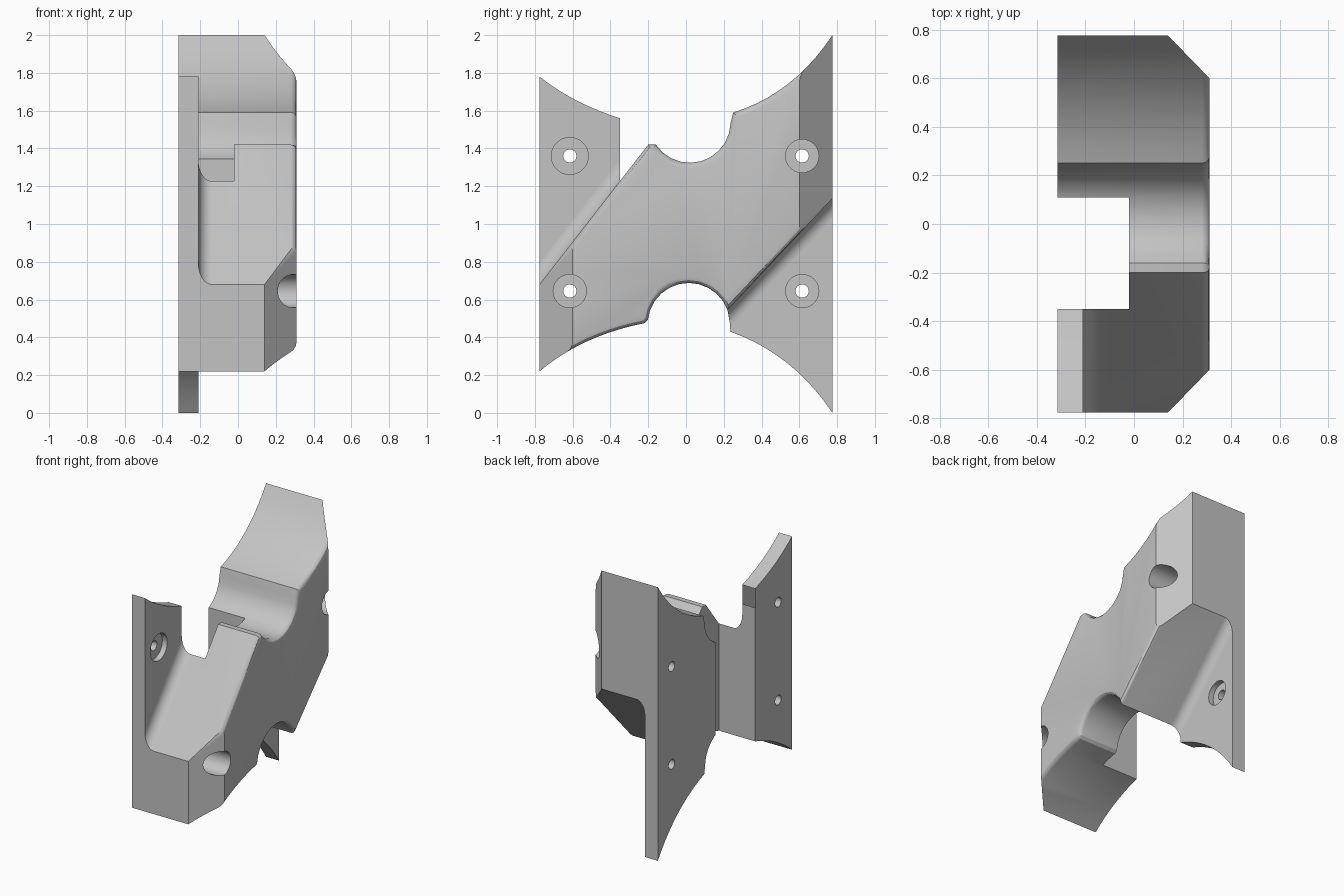
import bpy, bmesh, math
from mathutils import Vector

if "Cube" in bpy.data.objects:
    bpy.data.objects.remove(bpy.data.objects["Cube"], do_unlink=True)

grey = bpy.data.materials.new("plain_grey")
grey.use_nodes = True
COLOUR = (0.55, 0.55, 0.55, 1)
grey.diffuse_color = COLOUR
grey.node_tree.nodes["Principled BSDF"].inputs["Base Color"].default_value = COLOUR


def prism(name, points, step, bevel=0.0):
    """Extrude a 3D polygon along step; optionally round the far rim."""
    bm = bmesh.new()
    step = Vector(step)
    base = bm.faces.new([bm.verts.new(p) for p in points])
    out = bmesh.ops.extrude_face_region(bm, geom=[base], use_keep_orig=True)["geom"]
    top = [v for v in out if isinstance(v, bmesh.types.BMVert)]
    bmesh.ops.translate(bm, verts=top, vec=step)
    bmesh.ops.recalc_face_normals(bm, faces=bm.faces)
    if bevel:
        rim = [e for e in bm.edges if all(v in top for v in e.verts)]
        bmesh.ops.bevel(bm, geom=rim, offset=bevel, segments=3, profile=0.5,
                        affect='EDGES', clamp_overlap=False)
    mesh = bpy.data.meshes.new(name)
    bm.to_mesh(mesh)
    bm.free()
    ob = bpy.data.objects.new(name, mesh)
    bpy.context.collection.objects.link(ob)
    mesh.materials.append(grey)
    return ob


def side_prism(name, outline, x0, x1, bevel=0.0):
    return prism(name, [(x0, y, z) for y, z in outline], (x1 - x0, 0, 0), bevel)


def combine(target, tool, operation):
    """Apply a boolean and discard the tool."""
    mod = target.modifiers.new("join", 'BOOLEAN')
    mod.operation, mod.solver, mod.object = operation, 'EXACT', tool
    bpy.context.view_layer.objects.active = target
    bpy.ops.object.modifier_apply(modifier=mod.name)
    bpy.data.objects.remove(tool, do_unlink=True)


def arc(cy, cz, r, a0, a1, n):
    angles = [math.radians(a0 + (a1 - a0) * i / n) for i in range(n + 1)]
    return [(cy + r * math.cos(a), cz + r * math.sin(a)) for a in angles]


def curve(p0, p1, p2, n=10):
    """Quadratic curve through three control points."""
    p0, p1, p2 = Vector(p0), Vector(p1), Vector(p2)
    ts = [i / n for i in range(n + 1)]
    return [tuple(p0 * (1 - t) ** 2 + p1 * 2 * t * (1 - t) + p2 * t * t) for t in ts]


# Shared side-view edges
BACK, FLOOR, FACE, END = -0.315, -0.21, 0.31, 0.775
left_slope = [(-END, 0.68), (-0.2, 1.42)]
right_slope = [(0.22, 0.545), (END, 1.135)]
top_arc = arc(0.02, 1.54, 0.216, 214, 358, 10)
low_arc = arc(0.015, 0.47, 0.218, 20, 174, 11)
top_right = curve((0.25, 1.59), (0.57, 1.69), (END, 2.0))
low_left = curve((-0.22, 0.475), (-0.55, 0.41), (-END, 0.22))
low_right = curve((END, 0), (0.57, 0.31), (0.235, 0.43))
top_left = curve((-END, 1.78), (-0.6, 1.64), (-0.35, 1.56))

upper = [(-0.16, 1.42)] + top_arc + top_right
band_outline = left_slope + upper + right_slope[::-1] + low_arc[1:] + low_left
plate_outline = (top_left + [(-0.35, 1.42), (-0.2, 1.42)] + upper + low_right
                 + [(0.233, 0.47)] + low_arc + low_left)

# Mounting plate and raised diagonal band
body = side_prism("bracket_body", plate_outline, BACK, FLOOR)
band = side_prism("diagonal_band", band_outline, -0.26, FACE, 0.03)
combine(body, band, 'UNION')

# Concave fillets where the band meets the plate
R = 0.07
for (a, b), side in ((left_slope, 1), (right_slope, -1)):
    a, b = Vector((0, *a)), Vector((0, *b))
    d = (b - a).normalized()
    n = Vector((0, -d.z, d.y)) * side
    section = [(-0.03, -0.25), (R, -0.25)]
    section += [(R - R * math.sin(t), FLOOR + R - R * math.cos(t))
                for t in [math.pi / 2 * i / 8 for i in range(9)]]
    section.append((-0.03, FLOOR + R))
    start = a - d * 0.3
    pts = [start + n * u + Vector((x, 0, 0)) for u, x in section]
    fillet = prism("fillet", pts, d * ((b - a).length + 0.6))
    combine(fillet, side_prism("trim", plate_outline, -0.5, 0.5), 'INTERSECT')
    combine(body, fillet, 'UNION')

# Plan shape: slanted ends on the face, vertical channel in the back
plan = [(-0.5, -0.9), (0.019, -0.9), (0.407, -0.5), (0.407, 0.5), (0.019, 0.9),
        (-0.5, 0.9), (-0.5, 0.11), (-0.02, 0.11), (-0.02, -0.35), (-0.5, -0.35)]
combine(body, prism("plan", [(x, y, -0.2) for x, y in plan], (0, 0, 2.4)), 'INTERSECT')

# Screw holes with recessed seats
for y, z, seat in ((-0.615, 1.36, 0.098), (0.615, 1.36, 0.088),
                   (-0.615, 0.645, 0.088), (0.615, 0.645, 0.088)):
    for r, x0 in ((seat, -0.25), (0.035, -0.5)):
        hole = side_prism("hole", arc(y, z, r, 0, 348.75, 31), x0, 0.6)
        combine(body, hole, 'DIFFERENCE')

bpy.ops.object.select_all(action='DESELECT')
body.select_set(True)
bpy.context.view_layer.objects.active = body
bpy.ops.object.shade_smooth_by_angle(angle=math.radians(30))
